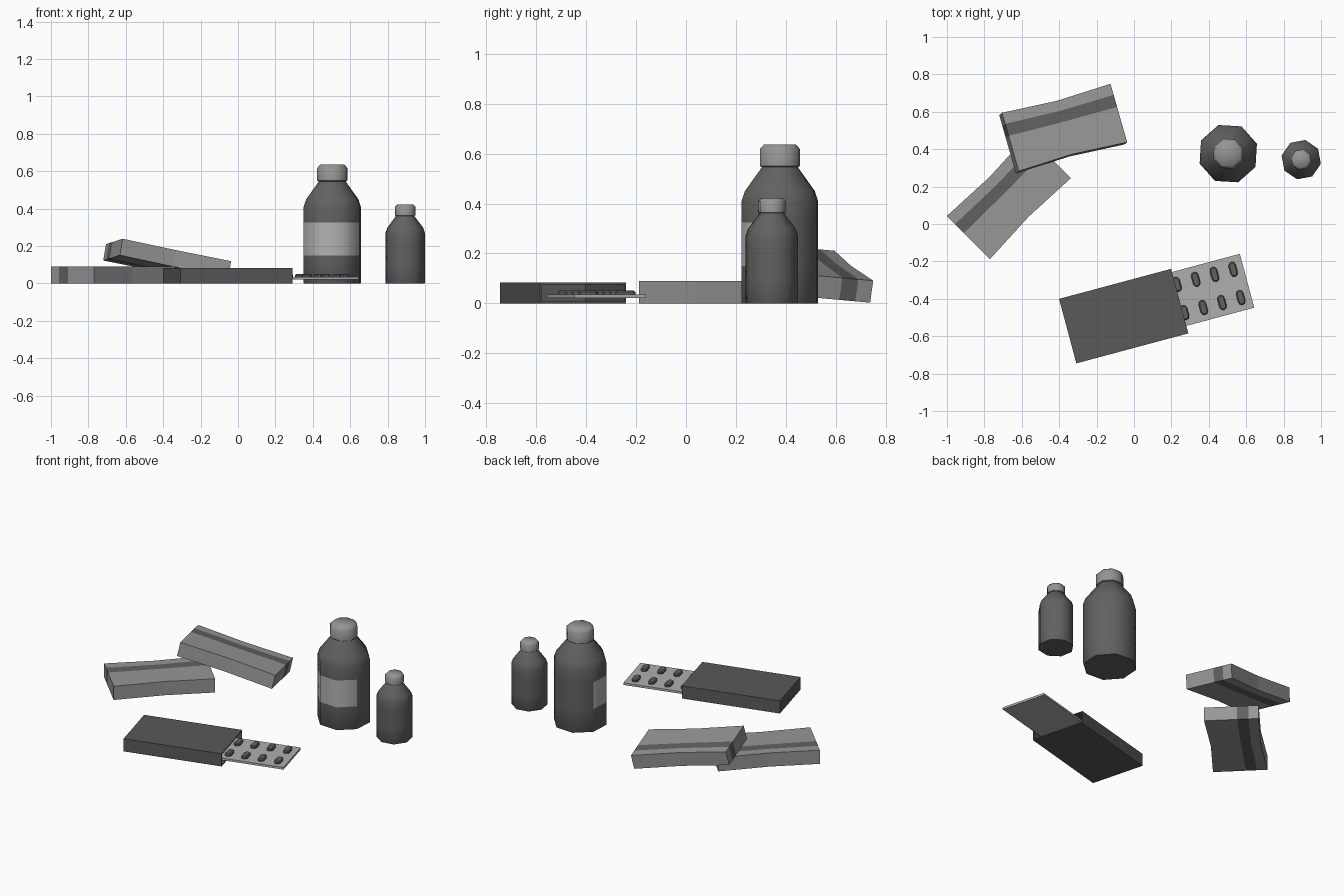
import bpy, bmesh
from math import sin, cos, pi, radians
from mathutils import Matrix, Vector

if "Cube" in bpy.data.objects:
    bpy.data.objects.remove(bpy.data.objects["Cube"])


def grey(name, v):
    m = bpy.data.materials.new(name)
    m.diffuse_color = (v, v, v, 1)
    m.use_nodes = True
    m.node_tree.nodes["Principled BSDF"].inputs["Base Color"].default_value = m.diffuse_color
    return m


DARK, BOX, CAP = grey("dark", .12), grey("carton", .1), grey("cap", .3)
PALE, FOIL, LABEL = grey("pack", .31), grey("foil", .43), grey("label", .45)


def finish(name, bm, mats, matrix=Matrix(), smooth=None):
    bmesh.ops.recalc_face_normals(bm, faces=bm.faces)
    me = bpy.data.meshes.new(name)
    bm.to_mesh(me)
    bm.free()
    for m in mats:
        me.materials.append(m)
    ob = bpy.data.objects.new(name, me)
    ob.matrix_world = matrix
    bpy.context.collection.objects.link(ob)
    if smooth:
        bpy.ops.object.select_all(action='DESELECT')
        ob.select_set(True)
        bpy.context.view_layer.objects.active = ob
        bpy.ops.object.shade_smooth_by_angle(angle=radians(smooth))
    return ob


def loft(bm, rings, paint=lambda level, side: 0):
    """Skin a stack of closed rings and cap both ends."""
    vs = [[bm.verts.new(p) for p in r] for r in rings]
    n = len(vs[0])
    for i in range(len(vs) - 1):
        for j in range(n):
            k = (j + 1) % n
            f = bm.faces.new((vs[i][j], vs[i][k], vs[i + 1][k], vs[i + 1][j]))
            f.material_index = paint(i, j)
    bm.faces.new(vs[0][::-1])
    bm.faces.new(vs[-1])


def turned(profile):
    return [[(r * cos(k * pi / 4), r * sin(k * pi / 4), z) for k in range(8)]
            for r, z in profile]


# Bottles: octagonal body with a half-round label, and a chamfered cap
BODY = [(.16, 0), (.162, .003), (.162, .15), (.162, .325), (.162, .41),
        (.148, .45), (.086, .532), (.074, .55)]
LID = [(.076, .546), (.085, .55), (.085, .618), (.067, .637)]


def bottle(name, x, y, scale, turn, label):
    mat = Matrix.Translation((x, y, 0)) @ Matrix.Rotation(radians(turn), 4, 'Z') @ Matrix.Scale(scale, 4)
    bm = bmesh.new()
    loft(bm, turned(BODY),
         lambda i, j: 1 if label and i == 2 and 3 <= j <= 6 else 0)
    finish(name + "_body", bm, [DARK, LABEL], mat, 50)
    bm = bmesh.new()
    loft(bm, turned(LID))
    finish(name + "_cap", bm, [CAP], mat, 50)


bottle("large_bottle", .504, .376, 1, 19, True)
bottle("small_bottle", .894, .344, .662, 33, False)


# Dressing packs: pinched at the middle, dark stripe wrapping lengthwise
def pack(name, matrix):
    L, W, T, pinch = .306, .163, .045, .014
    rings = []
    for u, w in ((-L, W), (0, W - pinch), (L, W)):
        s = w / W
        rows = [-w, .034 * s, .101 * s, w]
        rings.append([(u, v, -T) for v in rows] + [(u, v, T) for v in rows[::-1]])
    bm = bmesh.new()
    vs = [[bm.verts.new(p) for p in r] for r in rings]
    for a, b in zip(vs, vs[1:]):
        for j in range(8):
            k = (j + 1) % 8
            f = bm.faces.new((a[j], a[k], b[k], b[j]))
            f.material_index = int(j in (1, 5))
    for end in (vs[0], vs[-1]):
        for j in range(3):
            f = bm.faces.new((end[j], end[j + 1], end[6 - j], end[7 - j]))
            f.material_index = int(j == 1)
    finish(name, bm, [PALE, DARK], matrix)


pack("lower_pack", Matrix.Translation((-.669, .144, .045)) @ Matrix.Rotation(pi / 4, 4, 'Z'))

# Upper pack leans across the lower one
u = Vector((.58, .155, -.12)).normalized()
n = u.cross(Vector((-.085, .32, -.03))).normalized()
v = n.cross(u)
lean = Matrix((u, v, n)).transposed().to_4x4()
pack("leaning_pack", Matrix.Translation(Vector((-.371, .516, .165)) - n * .045) @ lean)

# Carton: sleeve open at one end
frame = Matrix.Translation((-.055, -.4925, 0)) @ Matrix.Rotation(radians(15), 4, 'Z')
bm = bmesh.new()
bmesh.ops.create_cube(bm, size=1, matrix=Matrix.Translation((0, 0, .0415)) @ Matrix.Diagonal((.62, .357, .083, 1)))
bm.normal_update()
mouth = max(bm.faces, key=lambda f: f.calc_center_median().x)
bmesh.ops.inset_region(bm, faces=[mouth], thickness=.01)
ret = bmesh.ops.extrude_face_region(bm, geom=[mouth])
bmesh.ops.translate(bm, vec=(-.6, 0, 0), verts=[g for g in ret['geom'] if isinstance(g, bmesh.types.BMVert)])
if mouth.is_valid:
    bmesh.ops.delete(bm, geom=[mouth], context='FACES_ONLY')
finish("carton", bm, [BOX], frame)

# Blister sheet sliding out of the carton
bm = bmesh.new()
bmesh.ops.create_cube(bm, size=1, matrix=Matrix.Translation((.474, .012, .028)) @ Matrix.Diagonal((.424, .298, .014, 1)))
finish("blister_sheet", bm, [FOIL], frame)

# Pills: two rows of four capsules
bm = bmesh.new()
for col in range(4):
    for row in (-1, 1):
        cx, cy = .63 - .1036 * col, .012 + .078 * row
        rings = []
        for z, r in ((.034, .02), (.045, .02), (.051, .014)):
            rings.append([(cx + r * cos(a * pi / 4 + b * pi),
                           cy + (.021 if b == 0 else -.021) + r * sin(a * pi / 4 + b * pi), z)
                          for b in (0, 1) for a in range(5)])
        loft(bm, rings)
finish("pills", bm, [DARK], frame)
